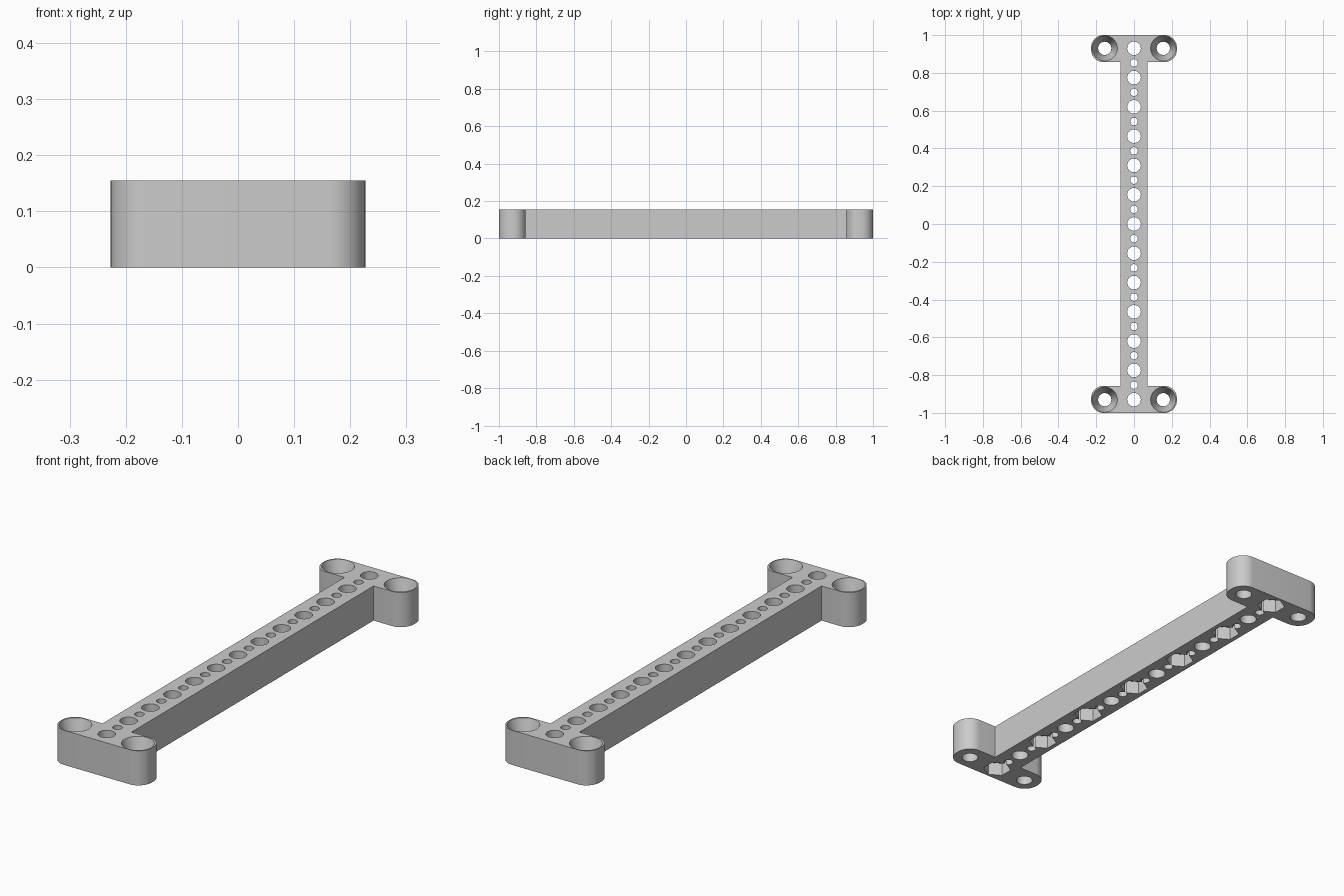
import bpy, bmesh, math

cube = bpy.data.objects.get("Cube")
if cube:
    bpy.data.objects.remove(cube)

HEIGHT = 0.155
PITCH = 0.155
HALF_BEAM = 0.072
HALF_END = 0.227
STEP = 0.857
FILLET = 0.065

grey = bpy.data.materials.new("plain grey")
grey.use_nodes = True
colour = (0.6, 0.6, 0.6, 1)
grey.diffuse_color = colour
grey.node_tree.nodes["Principled BSDF"].inputs["Base Color"].default_value = colour


def new_object(name, bm):
    bmesh.ops.recalc_face_normals(bm, faces=bm.faces)
    mesh = bpy.data.meshes.new(name)
    bm.to_mesh(mesh)
    bm.free()
    mesh.materials.append(grey)
    obj = bpy.data.objects.new(name, mesh)
    bpy.context.collection.objects.link(obj)
    return obj


def add_cutter(bm, x, y, z0, z1, r0, r1, sides, turn=0.0):
    """Closed drum from z0 to z1, with its own radius at each end."""
    rings = []
    for z, r in ((z0, r0), (z1, r1)):
        angles = [turn + math.tau * i / sides for i in range(sides)]
        rings.append([bm.verts.new((x + r * math.cos(a), y + r * math.sin(a), z)) for a in angles])
    low, high = rings
    bm.faces.new(low[::-1])
    bm.faces.new(high)
    for i in range(sides):
        j = (i + 1) % sides
        bm.faces.new((low[i], low[j], high[j], high[i]))


def cut(target, name, bm):
    cutter = new_object(name, bm)
    cutter.hide_render = True
    mod = target.modifiers.new(name, "BOOLEAN")
    mod.operation = "DIFFERENCE"
    mod.solver = "EXACT"
    mod.object = cutter
    bpy.context.view_layer.objects.active = target
    bpy.ops.object.modifier_apply(modifier=name)
    bpy.data.objects.remove(cutter)


# Outline of one quarter, with a rounded outer corner
quarter = [(HALF_BEAM, STEP)]
for cy, start in ((STEP + FILLET, -90), (1 - FILLET, 0)):
    for i in range(13):
        a = math.radians(start + 90 * i / 12)
        quarter.append((HALF_END - FILLET + FILLET * math.cos(a), cy + FILLET * math.sin(a)))
mirrored = [(-x, y) for x, y in reversed(quarter)]
outline = quarter + mirrored
outline += [(-x, -y) for x, y in outline]

# Bracket body
bm = bmesh.new()
base = bm.faces.new([bm.verts.new((x, y, 0)) for x, y in outline])
top = bmesh.ops.extrude_face_region(bm, geom=[base])
bmesh.ops.translate(bm, vec=(0, 0, HEIGHT),
                    verts=[v for v in top["geom"] if isinstance(v, bmesh.types.BMVert)])
bracket = new_object("bracket", bm)

# Through holes: large along the beam, small between them, one in each ear
bm = bmesh.new()
for i in range(-6, 7):
    add_cutter(bm, 0, i * PITCH, -0.1, 0.3, 0.036, 0.036, 32)
for i in range(-6, 6):
    add_cutter(bm, 0, (i + 0.5) * PITCH, -0.1, 0.3, 0.02, 0.02, 24)
for x in (-PITCH, PITCH):
    for y in (-6 * PITCH, 6 * PITCH):
        add_cutter(bm, x, y, -0.1, 0.3, 0.035, 0.035, 32)
cut(bracket, "through_holes", bm)

# Conical screw seats in the ears
bm = bmesh.new()
SLOPE = (0.067 - 0.035) / 0.105
for x in (-PITCH, PITCH):
    for y in (-6 * PITCH, 6 * PITCH):
        add_cutter(bm, x, y, HEIGHT - 0.105, HEIGHT + 0.01, 0.035, 0.067 + 0.01 * SLOPE, 48)
cut(bracket, "screw_seats", bm)

# Hexagonal nut pockets underneath every other large hole
bm = bmesh.new()
for i in range(-6, 7, 2):
    add_cutter(bm, 0, i * PITCH, -0.05, 0.06, 0.06, 0.06, 6, math.pi / 2)
cut(bracket, "nut_pockets", bm)

bpy.ops.object.select_all(action="DESELECT")
bracket.select_set(True)
bpy.context.view_layer.objects.active = bracket
bpy.ops.object.shade_smooth_by_angle(angle=math.radians(30))
